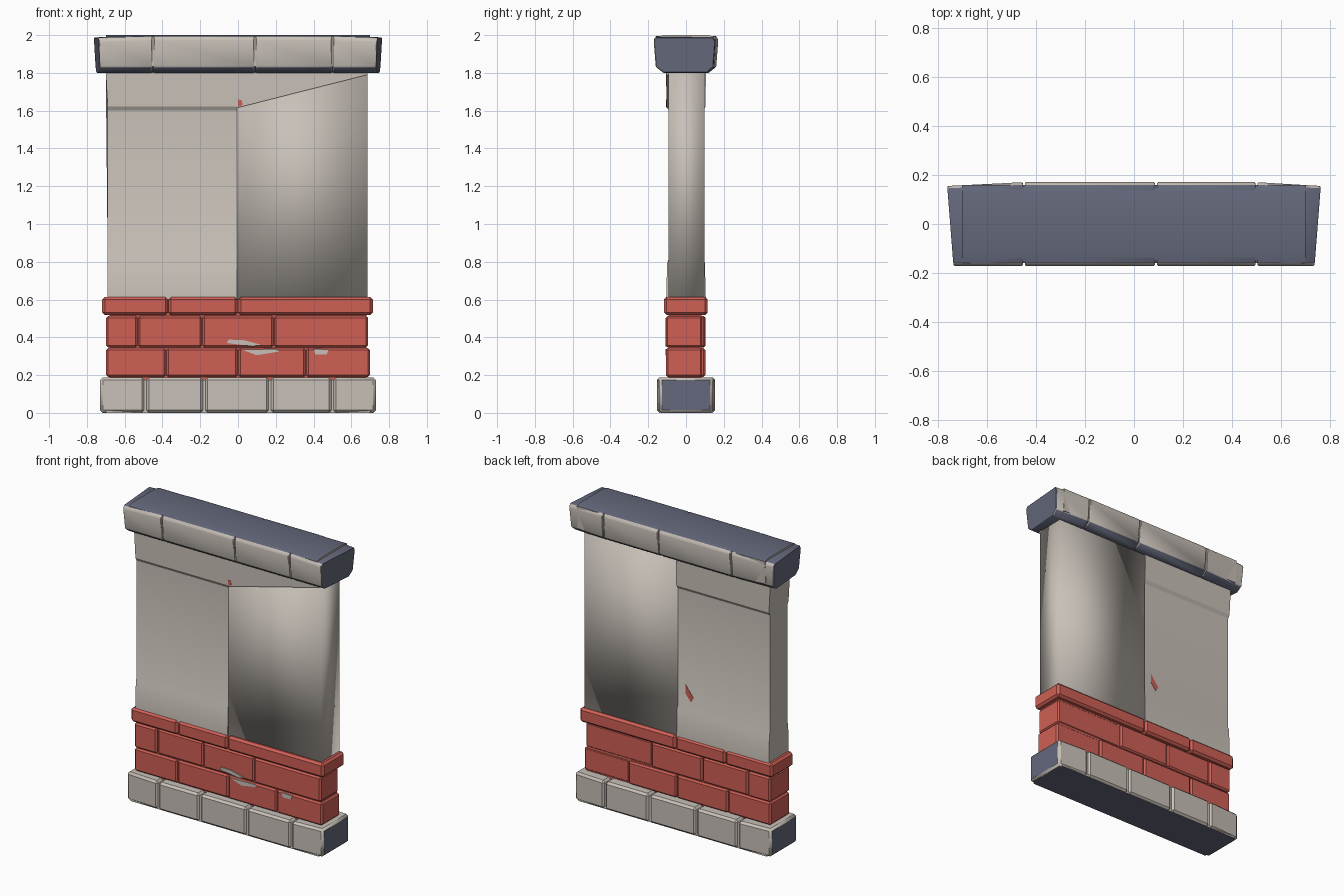
import bpy, bmesh, math, random
from mathutils import Vector

if "Cube" in bpy.data.objects:
    bpy.data.objects.remove(bpy.data.objects["Cube"])
random.seed(4)


def material(name, rgb):
    m = bpy.data.materials.new(name)
    m.diffuse_color = (*rgb, 1)
    m.use_nodes = True
    m.node_tree.nodes["Principled BSDF"].inputs["Base Color"].default_value = m.diffuse_color
    return m


STONE, SLATE, RED = 0, 1, 2
MATS = [material("pale_stone", (0.58, 0.53, 0.48)),
        material("dark_slate", (0.13, 0.14, 0.20)),
        material("red_brick", (0.62, 0.115, 0.09))]


def finish(bm, name, rule, bevel=0.0, angle=35):
    """Bevel, colour by rule(face), shade and link a bmesh."""
    bmesh.ops.recalc_face_normals(bm, faces=bm.faces[:])
    if bevel:
        bmesh.ops.bevel(bm, geom=bm.edges[:], offset=bevel, segments=1,
                        profile=0.5, affect='EDGES', clamp_overlap=True)
    bm.normal_update()
    for f in bm.faces:
        f.material_index = rule(f)
        f.smooth = True
    me = bpy.data.meshes.new(name)
    bm.to_mesh(me)
    bm.free()
    me.set_sharp_from_angle(angle=math.radians(angle))
    for m in MATS:
        me.materials.append(m)
    ob = bpy.data.objects.new(name, me)
    bpy.context.collection.objects.link(ob)
    return ob


def extrude(name, points, step, rule, bevel=0.0, warp=None, angle=35):
    """Extrude a closed outline along a vector; warp edits each corner."""
    bm = bmesh.new()
    a = [bm.verts.new(p) for p in points]
    b = [bm.verts.new(Vector(p) + Vector(step)) for p in points]
    n = len(points)
    bm.faces.new(a)
    bm.faces.new(b[::-1])
    for i in range(n):
        bm.faces.new((a[i], b[i], b[(i + 1) % n], a[(i + 1) % n]))
    if warp:
        for v in bm.verts:
            warp(v.co)
    return finish(bm, name, rule, bevel, angle)


def along_x(name, profile, x0, x1, rule, **kw):
    return extrude(name, [(x0, y, z) for y, z in profile], (x1 - x0, 0, 0), rule, **kw)


def plate(name, outline, y0, y1, colour, **kw):
    return extrude(name, [(x, y0, z) for x, z in outline], (0, y1 - y0, 0),
                   lambda f: colour, **kw)


def rect(y0, y1, z0, z1):
    return [(y0, z0), (y1, z0), (y1, z1), (y0, z1)]


def mirrored(half):
    return half + [(-y, z) for y, z in reversed(half)]


def plain(colour):
    return lambda f: colour


def spans(cuts):
    return list(zip(cuts[:-1], cuts[1:]))


# Stones are pale, with slate on their top, underside or outer ends
def base_rule(f):
    end = abs(f.normal.x) > 0.8 and abs(f.calc_center_median().x) > 0.7
    return SLATE if end or f.normal.z < -0.8 else STONE


def cap_rule(f):
    end = abs(f.normal.x) > 0.75 and abs(f.calc_center_median().x) > 0.7
    return SLATE if end or abs(f.normal.z) > 0.6 else STONE


# Foundation stones over a slate-bottomed core
along_x("foundation_core", rect(-0.142, 0.142, 0.0, 0.175), -0.70, 0.70, base_rule)
for i, (x0, x1) in enumerate(spans([-0.73, -0.49, -0.18, 0.17, 0.50, 0.73])):
    def base_warp(co):
        if abs(co.x) > 0.7:
            co.y *= 0.92
    d = 0.155 - random.uniform(0, 0.006)
    g0, g1 = (0 if i == 0 else 0.004), (0 if i == 4 else 0.004)
    along_x(f"foundation_stone_{i+1}", rect(-d, d, 0.0, 0.188), x0 + g0, x1 - g1,
            base_rule, bevel=0.014, warp=base_warp)

# Brick courses, with a smooth shallow pocket at the back right
along_x("brick_core", rect(-0.092, 0.082, 0.17, 0.60), -0.68, 0.68, plain(RED))
courses = [(0.188, 0.345, [-0.70, -0.38, 0.0, 0.36, 0.70]),
           (0.345, 0.515, [-0.70, -0.53, -0.19, 0.19, 0.69])]
for r, (z0, z1, cuts) in enumerate(courses):
    for i, (x0, x1) in enumerate(spans(cuts)):
        front = -0.108 + random.uniform(0, 0.007)
        back = 0.106 - random.uniform(0, 0.007)
        if x0 > 0.15:
            back = 0.086
        along_x(f"brick_{r+1}_{i+1}", rect(front, back, z0 + 0.002, z1 - 0.002),
                x0 + 0.002, x1 - 0.002, plain(RED), bevel=0.010)

# Projecting brick trim
for i, (x0, x1) in enumerate(spans([-0.72, -0.37, 0.0, 0.715])):
    along_x(f"brick_trim_{i+1}", rect(-0.117, 0.115, 0.518, 0.614),
            x0 + 0.001, x1 - 0.001, plain(RED), bevel=0.014)

# Left plaster half: flared skirt, recessed panel and upper band
panel = mirrored([(0.105, 0.60), (0.100, 0.795), (0.091, 0.815),
                  (0.091, 1.60), (0.104, 1.622), (0.105, 1.81)])


def left_warp(co):
    if co.x < -0.5 and co.z > 1.7:
        co.x -= 0.010


along_x("left_plaster_panel", panel, -0.69, -0.004, plain(STONE), warp=left_warp, angle=25)

# Right plaster half: one soft shaded slab
along_x("right_plaster_slab", rect(-0.093, 0.098, 0.60, 1.81), -0.004, 0.685,
        plain(STONE), angle=100)

# Wedge of the upper band running out to the right
plate("upper_band_wedge", [(-0.004, 1.615), (0.685, 1.79), (0.685, 1.81), (-0.004, 1.81)],
      -0.104, -0.05, STONE)


# Coping: chamfered blocks with slightly splayed ends
def cap_warp(co):
    if abs(co.x) > 0.7:
        s = math.copysign(1, co.x)
        co.x = s * (0.738 + 0.075 * (co.y + 0.17) - 0.05 * (2.0 - co.z))
        if co.y > 0:
            co.y *= 0.91
        if co.z > 1.95:
            co.z -= 0.008


coping = mirrored([(0.120, 1.80), (0.160, 1.832), (0.171, 1.975), (0.158, 1.996)])
along_x("coping_core", mirrored([(0.115, 1.803), (0.152, 1.835), (0.160, 1.99), (0.12, 2.0)]),
        -0.70, 0.70, cap_rule)
cap_cuts = spans([-0.75, -0.45, 0.09, 0.50, 0.75])
for i, (x0, x1) in enumerate(cap_cuts):
    g0, g1 = (0 if i == 0 else 0.004), (0 if i == 3 else 0.004)
    along_x(f"coping_stone_{i+1}", coping, x0 + g0, x1 - g1, cap_rule,
            bevel=0.004, warp=cap_warp)

# Worn chips: plaster on the brick front, brick showing at the back and under the coping
chips = [[(-0.06, 0.37), (0.08, 0.352), (0.12, 0.362), (0.03, 0.385), (-0.05, 0.388)],
         [(0.02, 0.335), (0.10, 0.305), (0.22, 0.325), (0.20, 0.338)],
         [(0.40, 0.338), (0.41, 0.308), (0.47, 0.310), (0.48, 0.336)]]
for i, c in enumerate(chips):
    plate(f"plaster_chip_{i+1}", c, -0.1095, -0.102, STONE)
plate("exposed_brick_back", [(-0.06, 0.97), (-0.12, 0.89), (-0.10, 0.86), (-0.06, 0.91)],
      0.086, 0.093, RED)
plate("exposed_brick_band", [(0.0, 1.62), (0.025, 1.63), (0.02, 1.655), (0.0, 1.66)],
      -0.106, -0.100, RED)
